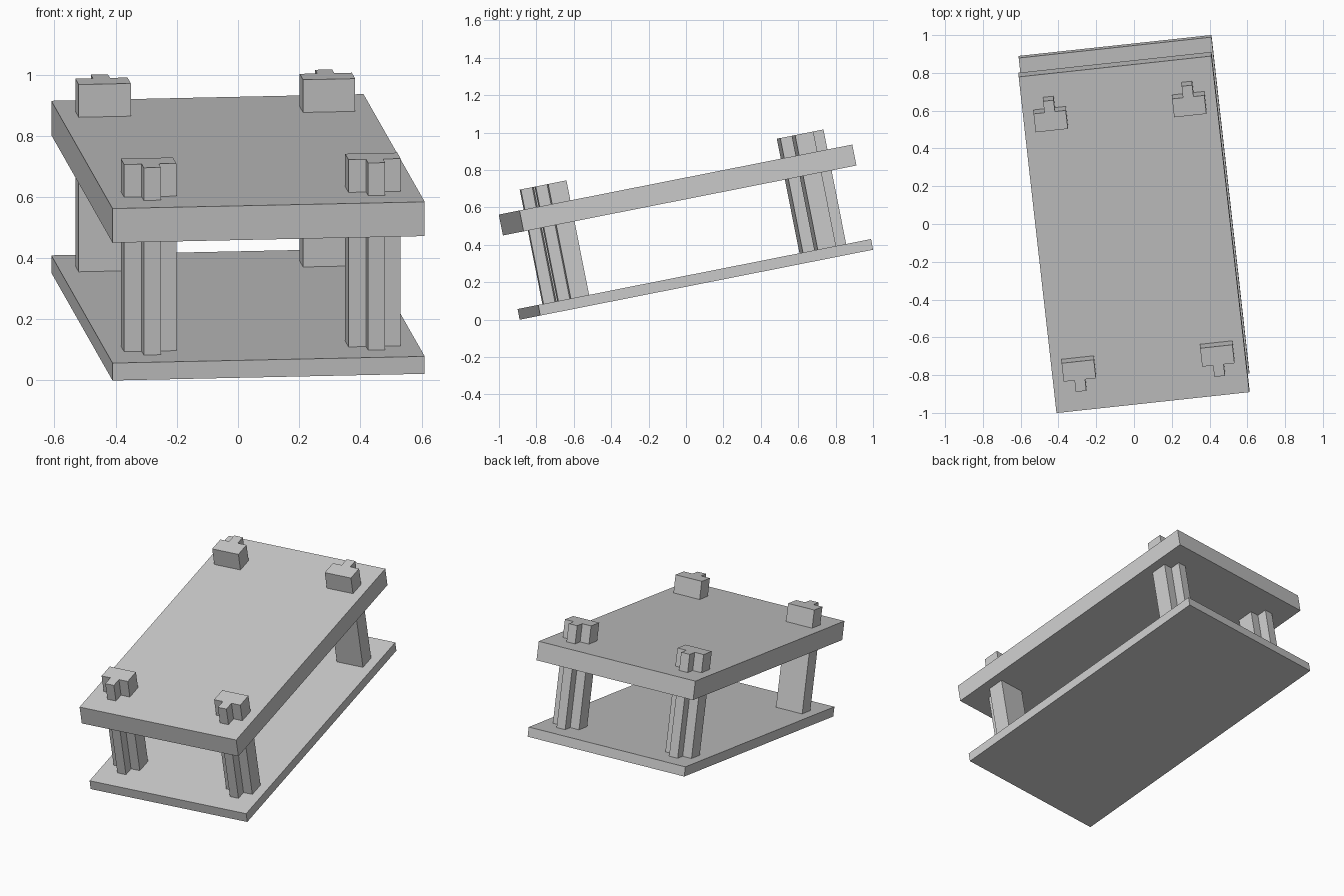
import bpy, bmesh, math
from mathutils import Matrix

if "Cube" in bpy.data.objects:
    bpy.data.objects.remove(bpy.data.objects["Cube"])

# Whole table leans back: turn about z, then tilt about x
POSE = (Matrix.Translation((0, 0.0555, 0.187))
        @ Matrix.Rotation(math.radians(11.2), 4, 'X')
        @ Matrix.Rotation(math.radians(6.3), 4, 'Z'))


def prism(name, outline, z0, z1):
    """Extrude a flat outline from z0 to z1 in the table's own frame."""
    bm = bmesh.new()
    face = bm.faces.new([bm.verts.new((x, y, z0)) for x, y in outline])
    top = bmesh.ops.extrude_face_region(bm, geom=[face])['geom']
    verts = [g for g in top if isinstance(g, bmesh.types.BMVert)]
    bmesh.ops.translate(bm, verts=verts, vec=(0, 0, z1 - z0))
    bmesh.ops.recalc_face_normals(bm, faces=bm.faces)
    mesh = bpy.data.meshes.new(name)
    bm.to_mesh(mesh)
    bm.free()
    obj = bpy.data.objects.new(name, mesh)
    obj.matrix_world = POSE
    bpy.context.collection.objects.link(obj)


# Lower shelf and table top
W, L = 0.5135, 0.9125
slab = [(-W, -L), (W, -L), (W, L), (-W, L)]
prism("lower_shelf", slab, 0, 0.058)
prism("table_top", slab, 0.459, 0.573)

# T-section legs, ribs facing outwards, passing through the top
half, rib, cx = 0.0858, 0.028, 0.369
inner, mid, outer = 0.627, 0.727, 0.789
tee = [(-half, inner), (half, inner), (half, mid), (rib, mid),
       (rib, outer), (-rib, outer), (-rib, mid), (-half, mid)]
for side, sx in (("left", -1), ("right", 1)):
    for end, sy in (("front", -1), ("back", 1)):
        prism(f"{end}_{side}_leg", [(sx * cx + x, sy * y) for x, y in tee],
              0.058, 0.682)
